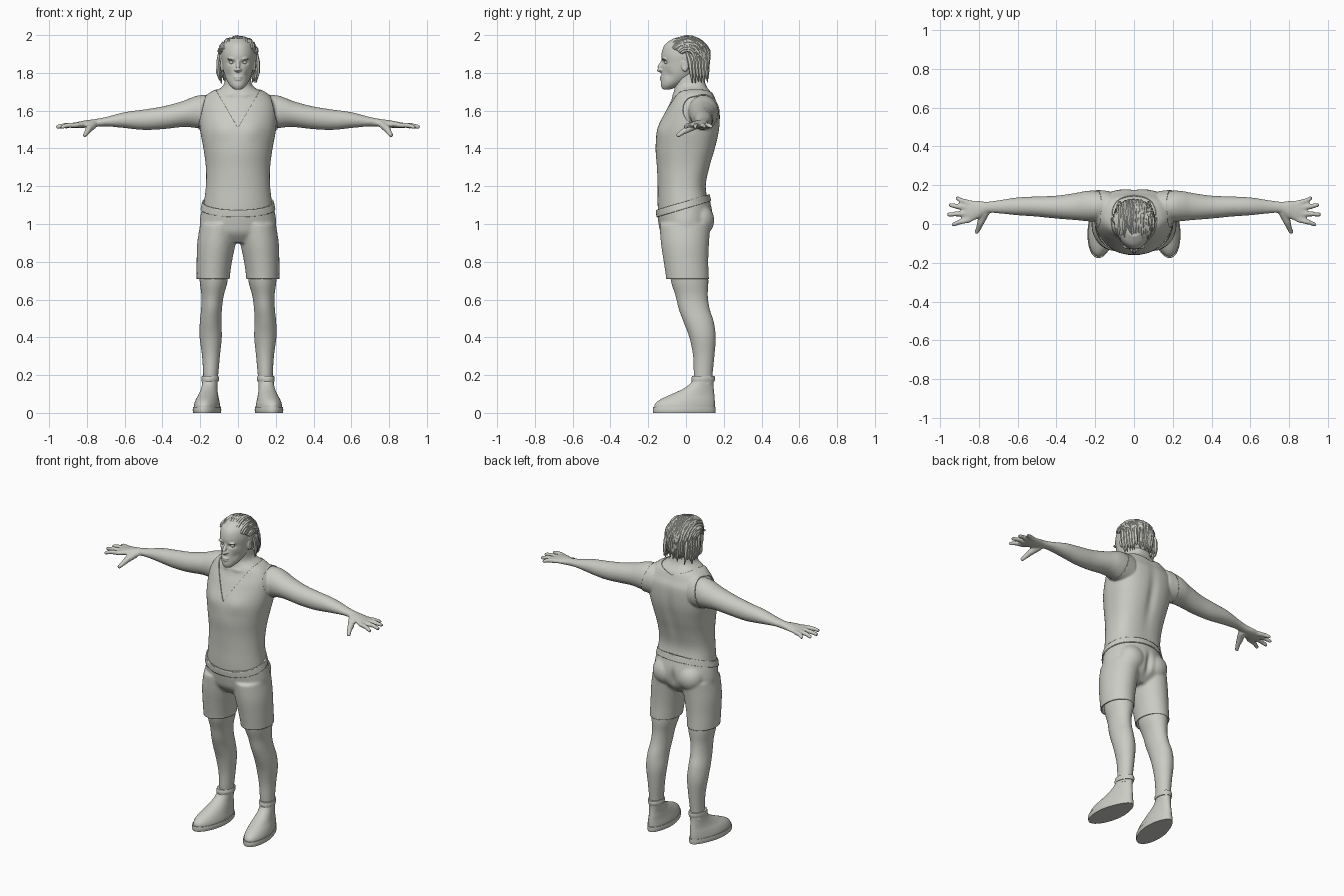
import bpy, bmesh, math, random
from mathutils import Vector, Matrix

if "Cube" in bpy.data.objects:
    bpy.data.objects.remove(bpy.data.objects["Cube"])

random.seed(4)
clay = bpy.data.materials.new("warm_grey")
clay.diffuse_color = (0.6, 0.6, 0.555, 1)
clay.use_nodes = True
clay.node_tree.nodes["Principled BSDF"].inputs["Base Color"].default_value = clay.diffuse_color
SIDES = (-1, 1)


def skin(bm, rings):
    """Bridge equal rings of points and close both ends."""
    loops = [[bm.verts.new(p) for p in r] for r in rings]
    n = len(loops[0])
    for a, b in zip(loops, loops[1:]):
        for i in range(n):
            bm.faces.new((a[i], a[(i + 1) % n], b[(i + 1) % n], b[i]))
    bm.faces.new(loops[0][::-1])
    bm.faces.new(loops[-1])


def loft(bm, rows, axis="z", side=1, n=32, back=2.0, steps=4):
    """Rows: position, then min/max on both cross axes; smoothly interpolated."""
    rings = []
    for i in range(len(rows) - 1):
        p = [Vector(rows[min(max(k, 0), len(rows) - 1)]) for k in (i - 1, i, i + 1, i + 2)]
        for k in range(steps + (i == len(rows) - 2)):
            u = k / steps
            t, a0, a1, b0, b1 = 0.5 * (2 * p[1] + (p[2] - p[0]) * u
                                       + (2 * p[0] - 5 * p[1] + 4 * p[2] - p[3]) * u * u
                                       + (3 * p[1] - p[0] - 3 * p[2] + p[3]) * u ** 3)
            ring = []
            for j in range(n):
                c, s = math.cos(math.tau * j / n), math.sin(math.tau * j / n)
                e = 2 / back if s > 0 else 1
                a = (a0 + a1) / 2 + (a1 - a0) / 2 * math.copysign(abs(c) ** e, c)
                b = (b0 + b1) / 2 + (b1 - b0) / 2 * math.copysign(abs(s) ** e, s)
                ring.append((side * a, b, t) if axis == "z" else (side * t, a, b))
            rings.append(ring)
    skin(bm, rings)


def tube(bm, pts, radii, n=8):
    pts = [Vector(p) for p in pts]
    rings = []
    for i, p in enumerate(pts):
        d = (pts[min(i + 1, len(pts) - 1)] - pts[max(i - 1, 0)]).normalized()
        u = d.cross(Vector((0.3, 0.2, 1))).normalized()
        v = d.cross(u)
        rings.append([p + radii[i] * (u * math.cos(math.tau * j / n) + v * math.sin(math.tau * j / n))
                      for j in range(n)])
    skin(bm, rings)


def ball(bm, c, r):
    bmesh.ops.create_uvsphere(bm, u_segments=24, v_segments=16, radius=1,
                              matrix=Matrix.Translation(c) @ Matrix.Diagonal((*r, 1)))


def finish(name, bm, angle=40):
    bmesh.ops.recalc_face_normals(bm, faces=bm.faces[:])
    me = bpy.data.meshes.new(name)
    bm.to_mesh(me)
    ob = bpy.data.objects.new(name, me)
    bpy.context.collection.objects.link(ob)
    me.materials.append(clay)
    bpy.ops.object.select_all(action="DESELECT")
    ob.select_set(True)
    bpy.context.view_layer.objects.active = ob
    bpy.ops.object.shade_smooth_by_angle(angle=math.radians(angle))
    return ob


def fuse(bm, voxel, smooth):
    """Blend overlapping volumes into one smooth surface."""
    ob = finish("blend", bm)
    m = ob.modifiers.new("fuse", "REMESH")
    m.mode, m.voxel_size = "VOXEL", voxel
    m = ob.modifiers.new("soften", "SMOOTH")
    m.factor, m.iterations = 0.5, smooth
    dg = bpy.context.evaluated_depsgraph_get()
    me = bpy.data.meshes.new_from_object(ob.evaluated_get(dg))
    bpy.data.objects.remove(ob)
    out = bmesh.new()
    out.from_mesh(me)
    return out


def push(bm, c, r, vec):
    c, vec = Vector(c), Vector(vec)
    for v in bm.verts:
        d = v.co - c
        w = sum((d[i] / r[i]) ** 2 for i in range(3))
        if w < 6:
            v.co += vec * math.exp(-w)


def cut(bm, co, no, clear=True):
    """Slice by a plane, dropping what lies on the normal side."""
    bmesh.ops.bisect_plane(bm, geom=bm.verts[:] + bm.edges[:] + bm.faces[:], dist=1e-5,
                           plane_co=co, plane_no=no, clear_outer=clear)


def offset(bm, d):
    bm.normal_update()
    for v, q in [(v, v.co + v.normal * d) for v in bm.verts]:
        v.co = q


def thicken(ob, t):
    m = ob.modifiers.new("cloth", "SOLIDIFY")
    m.thickness, m.offset = t, -1


# Torso, neck, arms and hands
bm = bmesh.new()
torso = [(1.00, .19, -.14, .13), (1.10, .177, -.145, .115), (1.20, .165, -.145, .10),
         (1.30, .165, -.149, .12), (1.40, .178, -.156, .15), (1.50, .196, -.145, .172),
         (1.60, .20, -.105, .174), (1.65, .185, -.08, .155), (1.69, .15, -.066, .138),
         (1.715, .10, -.062, .118), (1.74, .074, -.06, .104), (1.80, .064, -.07, .09)]
loft(bm, [(z, -w, w, f, b) for z, w, f, b in torso], back=2.7, n=48)
arm = [(.13, .02, .165, 1.50, 1.68), (.20, .012, .172, 1.505, 1.682), (.25, .015, .17, 1.512, 1.668),
       (.30, .02, .16, 1.513, 1.648), (.40, .028, .146, 1.502, 1.622), (.50, .038, .142, 1.498, 1.606),
       (.60, .045, .137, 1.508, 1.592), (.70, .055, .122, 1.517, 1.566), (.76, .055, .115, 1.513, 1.555),
       (.80, .03, .12, 1.51, 1.55), (.85, .008, .122, 1.508, 1.54), (.885, .01, .12, 1.508, 1.53)]
fingers = [((.865, .108), (.918, .134)), ((.875, .085), (.955, .098)),
           ((.875, .055), (.965, .048)), ((.865, .022), (.94, -.004))]
for s in SIDES:
    loft(bm, arm, "x", s)
    for (x0, y0), (x1, y1) in fingers:
        tube(bm, [(s * (x0 - .02), y0, 1.524), (s * (x0 + x1) / 2, (y0 + y1) / 2, 1.522),
                  (s * (x1 - .006), y1, 1.513), (s * x1, y1, 1.511)], (.015, .0135, .0115, .006))
    tube(bm, [(s * .765, .06, 1.525), (s * .79, .01, 1.503), (s * .80, -.02, 1.485),
              (s * .813, -.045, 1.467), (s * .815, -.048, 1.465)], (.022, .02, .015, .012, .006))
body = fuse(bm, .007, 4)
push(body, (0, .17, 1.42), (.03, .08, .16), (0, -.012, 0))       # spine groove
for s in SIDES:
    push(body, (s * .08, -.14, 1.50), (.06, .07, .05), (0, -.008, 0))
    push(body, (s * .04, -.06, 1.685), (.03, .04, .012), (0, -.006, 0))
cloth = body.copy()
cut(body, (0, 0, 1.03), (0, 0, -1))
finish("torso_and_arms", body)

# Sleeveless shirt with V neck and sloped hem
WAIST, SLOPE = Vector((0, 0, 1.108)), Vector((0, -.3, 1)).normalized()
for s in SIDES:
    cut(cloth, (s * .165, 0, 1.69), (s * 1, 0, .24))
    cut(cloth, (0, 0, 1.505), (-s * 1.75, 0, 1), False)
    cut(cloth, (0, 0, 1.675), (-s * .3, 0, 1), False)
cut(cloth, (0, .035, 0), (0, 1, 0), False)
cut(cloth, WAIST, -SLOPE)
gone = []
for f in cloth.faces:
    x, y, z = f.calc_center_median()
    if z > (1.505 + 1.75 * abs(x) if y < .035 else 1.675 + .3 * abs(x)):
        gone.append(f)
bmesh.ops.delete(cloth, geom=gone, context="FACES")
offset(cloth, .005)
thicken(finish("shirt", cloth), .006)

# Shorts with waistband
bm = bmesh.new()
hips = [(.90, .13, -.09, .07), (.95, .19, -.132, .12), (1.0, .203, -.145, .14), (1.06, .196, -.153, .142),
        (1.12, .184, -.153, .128), (1.2, .174, -.15, .11)]
loft(bm, [(z, -w, w, f, b) for z, w, f, b in hips], n=48)
thigh = [(.66, .046, .218, -.10, .122), (.72, .043, .219, -.106, .121), (.80, .032, .219, -.118, .118),
         (.90, .012, .216, -.133, .122), (1.0, -.005, .20, -.14, .13)]
for s in SIDES:
    loft(bm, thigh, side=s, n=40)
    ball(bm, (s * .085, .07, 1.02), (.085, .08, .085))
shorts = fuse(bm, .008, 5)
push(shorts, (0, .14, 1.0), (.018, .06, .06), (0, -.02, 0))
cut(shorts, (0, 0, .71), (0, 0, -1))
cut(shorts, WAIST + Vector((0, 0, .012)), SLOPE)
band = shorts.copy()
thicken(finish("shorts", shorts), .008)
cut(band, WAIST - Vector((0, 0, .026)), -SLOPE)
offset(band, .006)
thicken(finish("waistband", band), .008)

# Legs, shoes, soles and ankle cuffs
leg = [(.15, .11, .185, .05, .14), (.2, .105, .184, .042, .14), (.3, .096, .19, .038, .15),
       (.4, .086, .203, .018, .157), (.48, .088, .202, -.012, .147), (.55, .085, .195, -.038, .125),
       (.62, .076, .193, -.055, .115), (.70, .055, .203, -.08, .118), (.80, .05, .205, -.09, .11)]
shoe = [(.018, .085, .225, -.168, .152), (.045, .088, .222, -.165, .153), (.07, .094, .215, -.138, .152),
        (.095, .10, .205, -.085, .15), (.125, .106, .198, -.02, .147), (.155, .106, .195, .022, .146),
        (.185, .103, .195, .036, .149)]
sole = [(0, .083, .227, -.174, .156), (.015, .081, .229, -.176, .157), (.03, .083, .227, -.174, .156)]
cuff = [(.165, .101, .198, .03, .15), (.18, .097, .2, .028, .154), (.195, .101, .198, .032, .152)]
for s, side in zip(SIDES, ("left", "right")):
    for part, rows in (("leg", leg), ("shoe", shoe), ("sole", sole), ("ankle_cuff", cuff)):
        bm = bmesh.new()
        loft(bm, rows, side=s, n=36)
        if part != "leg":
            for v in bm.verts:      # toes turned out, heel narrower
                v.co.x += s * (.06 - v.co.y) * .12
                v.co.x = s * .158 + (v.co.x - s * .158) * (1 - max(0, v.co.y) * 1.1)
        finish(side + "_" + part, bm, 50)

# Head with face relief
bm = bmesh.new()
head = [(1.713, .022, -.124, -.08), (1.733, .043, -.133, -.03), (1.765, .062, -.132, .03),
        (1.80, .075, -.129, .07), (1.85, .084, -.127, .10), (1.90, .088, -.13, .11),
        (1.95, .078, -.112, .1), (1.983, .045, -.065, .065)]
loft(bm, [(z, -w, w, f, b) for z, w, f, b in head], n=40)
tube(bm, [(0, -.118, 1.872), (0, -.130, 1.85), (0, -.142, 1.828), (0, -.146, 1.818), (0, -.13, 1.808)],
     (.008, .010, .012, .013, .010))
ball(bm, (0, -.125, 1.777), (.024, .014, .006))
ball(bm, (0, -.124, 1.765), (.021, .015, .007))
for s in SIDES:
    ball(bm, (s * .012, -.131, 1.816), (.009, .011, .008))
    ball(bm, (s * .034, -.116, 1.874), (.025, .013, .006))
    ball(bm, (s * .086, -.005, 1.84), (.011, .02, .034))
face = fuse(bm, .004, 3)
for s in SIDES:
    push(face, (s * .034, -.118, 1.855), (.019, .04, .010), (0, .013, 0))
    push(face, (s * .055, -.10, 1.79), (.02, .04, .025), (-s * .005, .004, 0))
    push(face, (s * .094, -.008, 1.842), (.006, .01, .018), (-s * .006, 0, 0))
finish("head", face)
bm = bmesh.new()
for s in SIDES:
    ball(bm, (s * .034, -.103, 1.855), (.013, .012, .009))
finish("eyes", bm)

# Swept-back hair: cap plus tapered locks
bm = bmesh.new()
ball(bm, (0, .026, 1.888), (.101, .1, .1))
ball(bm, (0, .055, 1.83), (.082, .066, .075))
for i in range(64):
    phi = math.radians(-74 + 148 * (i % 32) / 31 + random.uniform(-3, 3))
    start, end = (random.uniform(28, 42), 165) if i < 32 else (random.uniform(70, 110), random.uniform(175, 188))
    lift = random.uniform(.95, 1.0)
    pts = []
    for k in range(8):
        th = math.radians(start + (end - start) * k / 7)
        q = math.cos(phi) ** .8
        pts.append((.102 * lift * math.sin(phi) + .003 * math.sin(k + i),
                    .006 - .118 * lift * q * math.cos(th), 1.886 + .105 * lift * q * math.sin(th)))
    if i >= 32:
        x, y, z = pts[-1]
        pts += [(x * .93, y - .006, z - .05), (x * .85, y - .004, z - random.uniform(.09, .125))]
    tube(bm, pts, [.006] + [random.uniform(.008, .011) for _ in pts[2:]] + [.002], 6)
for s in SIDES:                     # side locks behind the ears
    for k in range(6):
        y = .022 + .016 * k
        x = .103 - .006 * k
        tube(bm, [(s * (x - .008), y - .02, 1.92), (s * x, y, 1.86), (s * (x + .002), y + .006, 1.80),
                  (s * (x - .004 + random.uniform(-.008, .008)), y + .012, random.uniform(1.735, 1.775))],
             (.008, .013, .011, .002), 6)
finish("hair", bm, 50)
